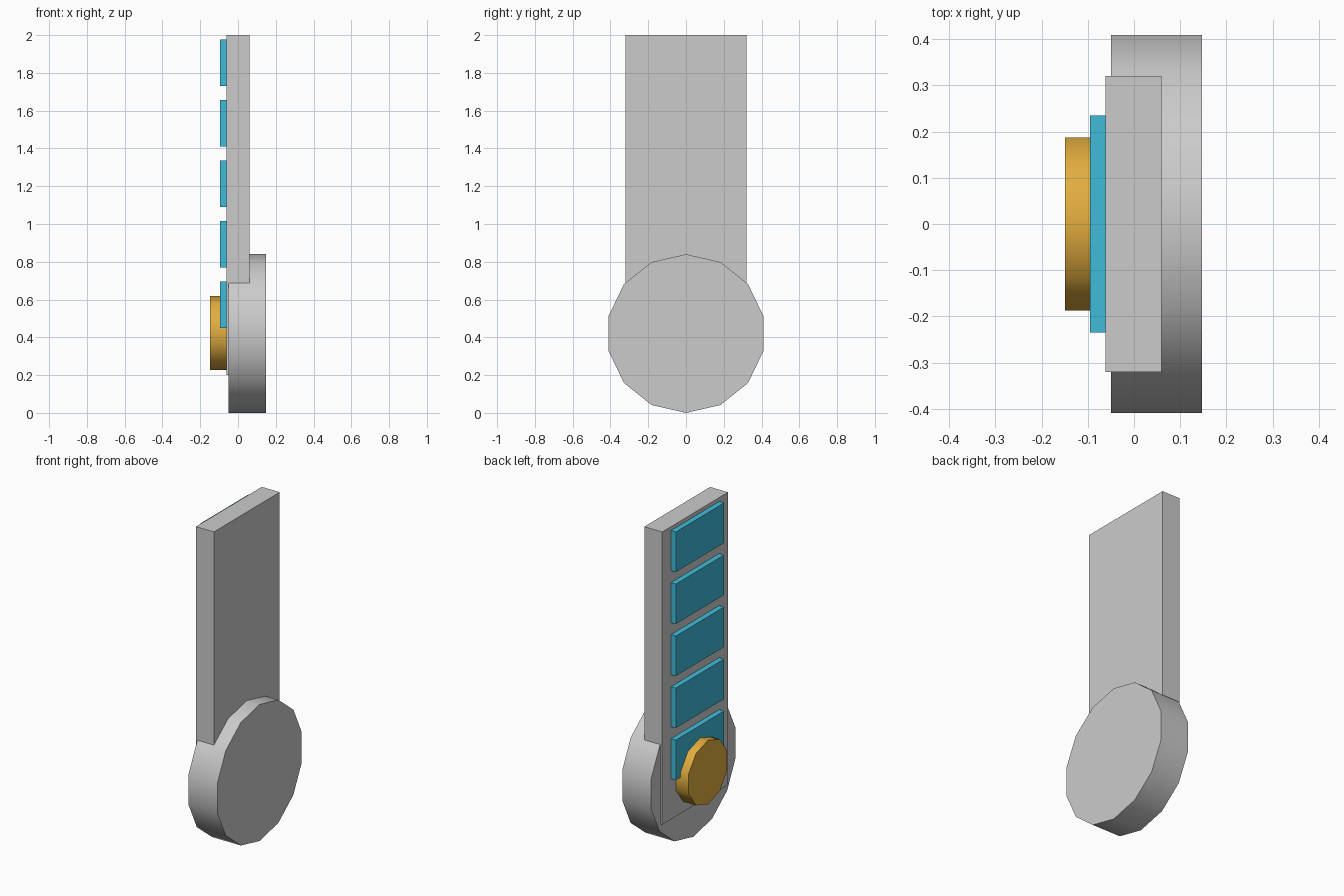
import bpy
from math import pi, radians

if "Cube" in bpy.data.objects:
    bpy.data.objects.remove(bpy.data.objects["Cube"])


def colour(name, rgb):
    mat = bpy.data.materials.new(name)
    mat.diffuse_color = (*rgb, 1)
    mat.use_nodes = True
    mat.node_tree.nodes["Principled BSDF"].inputs["Base Color"].default_value = mat.diffuse_color
    return mat


def finish(name, mat):
    ob = bpy.context.object
    ob.name = name
    if mat:
        ob.data.materials.append(mat)
    return ob


def box(name, x, y, z, mat=None):
    bpy.ops.mesh.primitive_cube_add(
        size=1, location=[(a + b) / 2 for a, b in (x, y, z)])
    ob = finish(name, mat)
    ob.scale = [b - a for a, b in (x, y, z)]
    bpy.ops.object.transform_apply(location=False, rotation=False, scale=True)
    return ob


def disc(name, x, z, radius, sides, mat=None):
    # axis along x, one corner pointing straight up, rim shaded smooth
    bpy.ops.mesh.primitive_cylinder_add(
        vertices=sides, radius=radius, depth=x[1] - x[0],
        location=((x[0] + x[1]) / 2, 0, z), rotation=(pi / 2, 0, pi / 2))
    ob = finish(name, mat)
    bpy.ops.object.shade_smooth_by_angle(angle=radians(40))
    return ob


teal = colour("teal", (0.05, 0.5, 0.7))
gold = colour("gold", (0.76, 0.42, 0.05))

# Round base and upright plate
disc("base_disc", (-0.05, 0.147), 0.42, 0.42, 14)
box("upright_plate", (-0.062, 0.06), (-0.32, 0.32), (0.2, 2.0))

# Row of raised panels up the plate
for i in range(5):
    bottom = 0.45 + i * 0.32
    box(f"panel_{i + 1}", (-0.095, -0.05), (-0.235, 0.235),
        (bottom, bottom + 0.246), teal)

# Round knob overlapping the lowest panel
disc("knob", (-0.149, -0.05), 0.423, 0.197, 10, gold)
